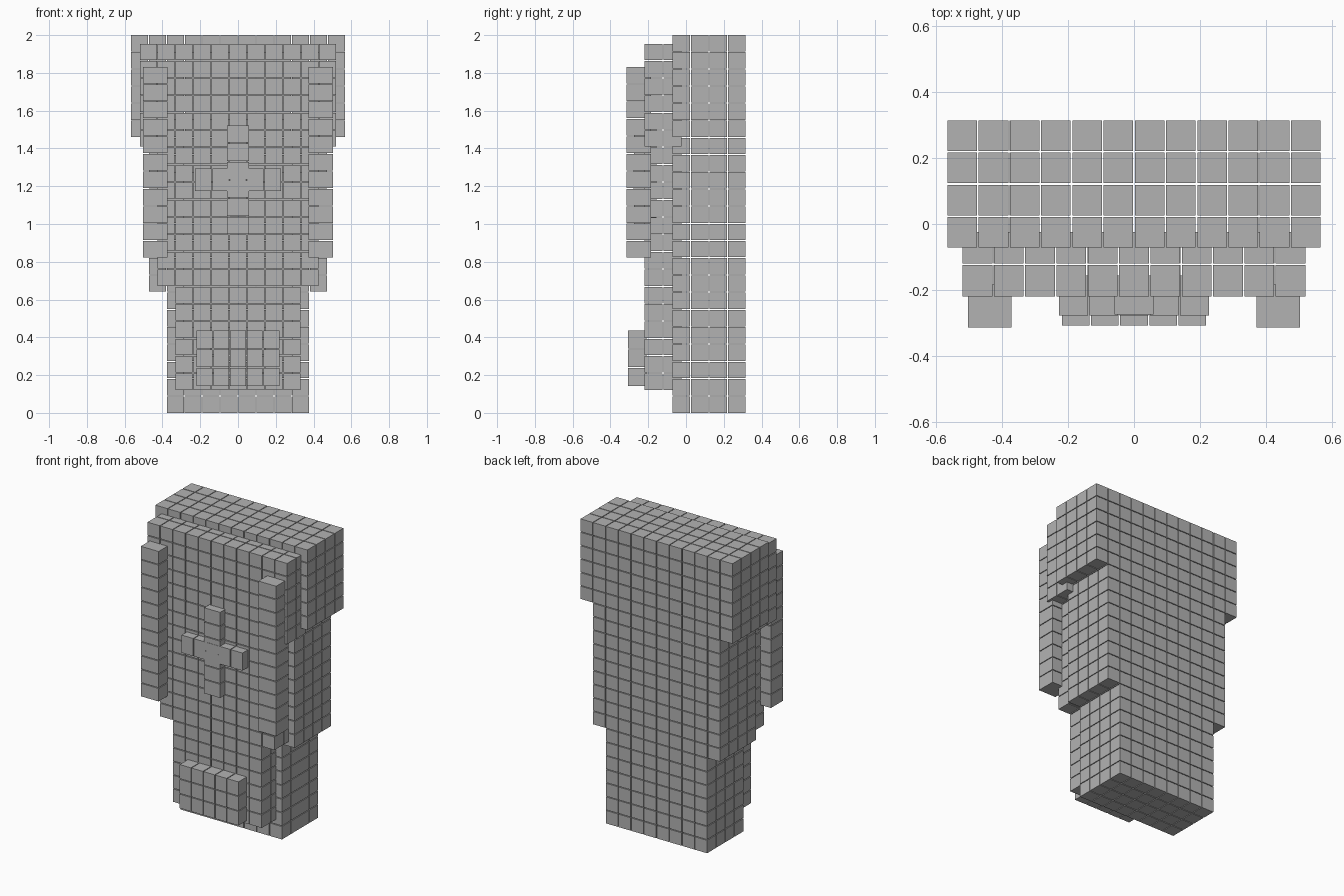
import bpy, bmesh
from mathutils import Vector

if "Cube" in bpy.data.objects:
    bpy.data.objects.remove(bpy.data.objects["Cube"])

GAP = 0.005

stone = bpy.data.materials.new("grey stone")
stone.diffuse_color = (0.45, 0.45, 0.45, 1)
stone.use_nodes = True
stone.node_tree.nodes["Principled BSDF"].inputs["Base Color"].default_value = stone.diffuse_color


def block_grid(name, lo, hi, counts):
    """Fill the box lo..hi with a grid of separate blocks, leaving thin seams."""
    bm = bmesh.new()
    pitch = [(hi[a] - lo[a] + GAP) / counts[a] for a in range(3)]
    for i in range(counts[0]):
        for j in range(counts[1]):
            for k in range(counts[2]):
                cell = (i, j, k)
                start = [lo[a] + pitch[a] * cell[a] for a in range(3)]
                size = [p - GAP for p in pitch]
                for v in bmesh.ops.create_cube(bm, size=1)["verts"]:
                    v.co = Vector([start[a] + (v.co[a] + 0.5) * size[a] for a in range(3)])
    mesh = bpy.data.meshes.new(name)
    bm.to_mesh(mesh)
    bm.free()
    mesh.materials.append(stone)
    obj = bpy.data.objects.new(name, mesh)
    bpy.context.collection.objects.link(obj)
    return obj


def centred(name, half, y, z, counts):
    return block_grid(name, (-half, y[0], z[0]), (half, y[1], z[1]), counts)


# Rear slab: three tiers, stepping outward towards the top
back = (-0.071, 0.314)
centred("rear_lower_tier", 0.377, back, (0.0, 0.637), (8, 4, 7))
centred("rear_middle_tier", 0.472, back, (0.642, 1.456), (10, 4, 9))
centred("rear_upper_tier", 0.566, back, (1.461, 2.0), (12, 4, 6))

# Front slab: same stepped outline, slightly smaller and sunk into the rear slab
front = (-0.220, -0.025)
centred("front_lower_tier", 0.331, front, (0.122, 0.667), (7, 2, 6))
centred("front_middle_tier", 0.426, front, (0.672, 1.404), (9, 2, 8))
centred("front_upper_tier", 0.520, front, (1.409, 1.954), (11, 2, 6))

# Side posts on the front face
for side, x in (("left", -0.504), ("right", 0.372)):
    block_grid(side + "_post", (x, -0.314, 0.822), (x + 0.132, -0.184, 1.832), (1, 1, 11))

# Cross in the middle
centred("cross_upright", 0.059, (-0.275, -0.157), (0.946, 1.522), (1, 1, 6))
centred("cross_bar", 0.227, (-0.277, -0.157), (1.175, 1.294), (5, 1, 1))

# Raised panel near the foot
centred("foot_panel", 0.219, (-0.308, -0.210), (0.142, 0.436), (5, 1, 3))
